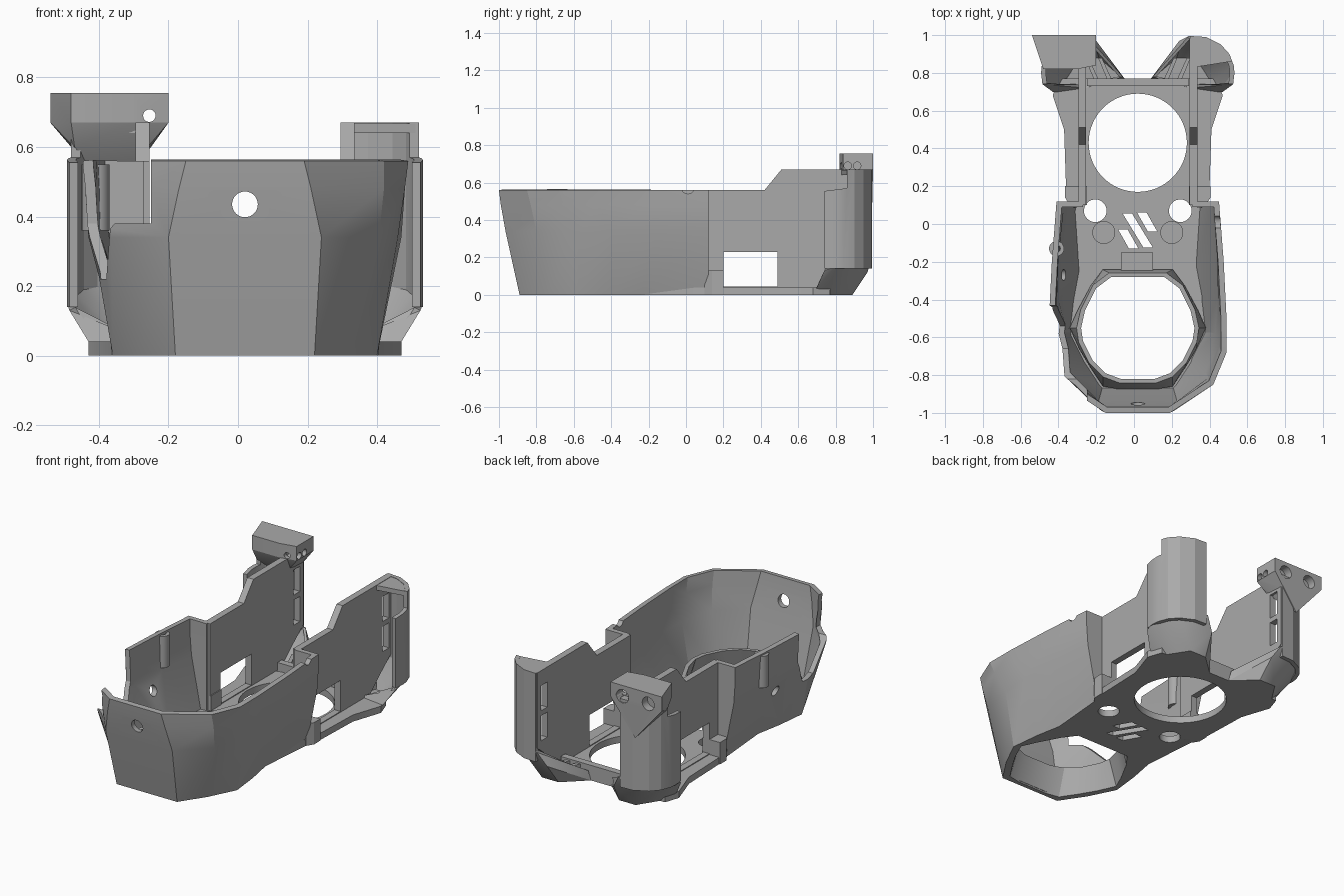
import bpy, bmesh, math

cube = bpy.data.objects.get("Cube")
if cube:
    bpy.data.objects.remove(cube)

grey = bpy.data.materials.new("matte_grey")
grey.use_nodes = True
grey.diffuse_color = (0.4, 0.4, 0.4, 1)
grey.node_tree.nodes["Principled BSDF"].inputs["Base Color"].default_value = (0.4, 0.4, 0.4, 1)
AXIS = 0.02          # the symmetry plane sits slightly off centre
parts, cutters = [], []


def add(name, bm, cutter=False, fix=True):
    if fix:
        bmesh.ops.recalc_face_normals(bm, faces=bm.faces)
    me = bpy.data.meshes.new(name)
    bm.to_mesh(me)
    bm.free()
    ob = bpy.data.objects.new(name, me)
    bpy.context.scene.collection.objects.link(ob)
    ob.location.x = AXIS
    me.materials.append(grey)
    ob.hide_render = cutter
    (cutters if cutter else parts).append(ob)
    return ob


def loft(name, rings, closed=False, caps=False, **kw):
    """Skin a stack of equal-length point rings."""
    bm = bmesh.new()
    rows = [[bm.verts.new(p) for p in r] for r in rings]
    n = len(rows[0])
    for a, b in zip(rows, rows[1:]):
        for i in range(n if closed else n - 1):
            j = (i + 1) % n
            bm.faces.new((a[i], a[j], b[j], b[i]))
    if caps:
        bm.faces.new(rows[0])
        bm.faces.new(rows[-1])
    return add(name, bm, fix=closed, **kw)


def prism(name, poly, lo, hi, axis="z", **kw):
    """Extrude a flat outline along one axis."""
    place = {"z": lambda u, v, w: (u, v, w), "x": lambda u, v, w: (w, u, v),
             "y": lambda u, v, w: (u, w, v)}[axis]
    return loft(name, [[place(u, v, w) for u, v in poly] for w in (lo, hi)],
                closed=True, caps=True, **kw)


def rect(a, b, c, d):
    return [(a, c), (b, c), (b, d), (a, d)]


def circle(x, y, r, n=32):
    return [(x + r * math.cos(2 * math.pi * i / n), y + r * math.sin(2 * math.pi * i / n))
            for i in range(n)]


def both(half):
    """Half outline, front to back, completed on the other side."""
    return [(-x, y) for x, y in reversed(half)] + half


def hull(name, pts, open_top=False):
    bm = bmesh.new()
    for p in pts:
        bm.verts.new(p)
    bmesh.ops.convex_hull(bm, input=bm.verts)
    bmesh.ops.recalc_face_normals(bm, faces=bm.faces)
    if open_top:
        up = [f for f in bm.faces if f.normal.z > 0.5]
        bmesh.ops.delete(bm, geom=up, context="FACES")
    return add(name, bm, fix=False)


def thicken(ob, t, even=True):
    m = ob.modifiers.new("wall", "SOLIDIFY")
    m.thickness, m.offset, m.use_even_offset = t, -1, even


def cut(ob, *tools):
    for t in tools:
        m = ob.modifiers.new("cut", "BOOLEAN")
        m.operation, m.object, m.solver = "DIFFERENCE", t, "EXACT"


def mirror(ob):
    ob.modifiers.new("mirror", "MIRROR")


# Faceted front tub wall
levels = {
    0.0: [(.20, -.89), (.30, -.74), (.38, -.58), (.36, -.40), (.33, -.24), (.35, .12), (.29, .12)],
    0.34: [(.22, -.965), (.385, -.80), (.44, -.58), (.45, -.40), (.445, -.15), (.42, .12), (.29, .12)],
    0.48: [(.19, -.99), (.40, -.83), (.46, -.65), (.46, -.47), (.45, -.18), (.43, .12), (.29, .12)],
    0.56: [(.17, -1.0), (.40, -.85), (.47, -.68), (.47, -.50), (.455, -.20), (.43, .12), (.29, .12)],
}
tub = loft("front_tub", [[(x, y, z) for x, y in both(h)] for z, h in levels.items()])
thicken(tub, .03)
notch = [(-.42, .8), (-.44, .38), (-.54, .22), (-.66, .22), (-.82, .38), (-1.1, .38), (-1.1, .8)]
cut(tub,
    prism("front_hole_cutter", circle(0, .435, .037), -1.2, -.8, "y", cutter=True),
    prism("rim_nick_cutter", circle(.01, .575, .035), .3, .6, "x", cutter=True),
    prism("side_hole_cutter", circle(-.27, .27, .03), -.6, -.2, "x", cutter=True),
    prism("corner_notch_cutter", notch, -.7, -.27, "x", cutter=True))

# Small tube on the tub side
tube = prism("side_tube", circle(-.43, -.13, .04, 20), .36, .55)
cut(tube, prism("tube_cutter", circle(-.43, -.13, .02, 20), .2, .7, cutter=True))

# Floor plate with its openings
floor_half = levels[0.0][:5] + [(.36, .12), (.38, .2), (.39, .5), (.45, .68), (.42, .77)]
floor = prism("floor_plate", both(floor_half), 0, .04)
ring = both([(.09, -.82), (.17, -.79), (.24, -.72), (.29, -.62), (.30, -.55),
             (.28, -.46), (.22, -.34), (.14, -.28)])
hexagon = both([(.10, -.865), (.18, -.85), (.24, -.76), (.30, -.66), (.35, -.55),
                (.31, -.46), (.24, -.33), (.18, -.25)])


def level(outline, z, k=1.0):
    return [(x * k, -.55 + (y + .55) * k, z) for x, y in outline]


cut(floor, prism("front_opening_cutter", hexagon, -.1, .1, cutter=True),
    prism("rear_opening_cutter", circle(0, .43, .26, 64), -.1, .1, cutter=True))
for s in (-1, 1):
    cut(floor, prism("screw_cutter", circle(s * .225, .07, .06), -.1, .1, cutter=True),
        prism("recess_cutter", circle(s * .18, -.045, .058), .032, .1, cutter=True))
for x, y, l in ((-.05, -.08, .10), (0, -.035, .18), (.05, .01, .10)):
    slot = [(x - l / 3 - .02, y + l / 2), (x - l / 3 + .03, y + l / 2),
            (x + l / 3 + .02, y - l / 2), (x + l / 3 - .03, y - l / 2)]
    cut(floor, prism("vent_cutter", slot, -.1, .1, cutter=True))

# Tapered collar, hexagonal below and round above
loft("opening_collar", [level(hexagon, 0, 1.03), level(hexagon, .06, 1.03), level(ring, .16, 1.08),
                        level(ring, .16), level(hexagon, 0), level(hexagon, 0, 1.03)], closed=True)
prism("collar_tab", rect(-.09, .08, -.25, -.15), .03, .09)

# Raised lip across the back of the floor
prism("rear_lip", rect(-.27, .27, .73, .77), .03, .09)

# Block where the tub meets the arm
mirror(prism("hull_step", [(.27, .10), (.36, .10), (.385, .14), (.385, .2), (.27, .2)], 0, .13))

# Upright side arms with a window and two end slots
profile = [(.10, .03), (.76, .03), (.86, .12), (.985, .22), (.985, .67), (.51, .67), (.42, .56), (.10, .56)]
arm = prism("side_arm", profile, .275, .315, "x")
cut(arm, prism("window_cutter", rect(.2, .49, .045, .23), .2, .4, "x", cutter=True),
    *[prism("slot_cutter", rect(.89, .95, z, z + .15), .2, .4, "x", cutter=True) for z in (.25, .43)])
mirror(arm)

# Curved shells closing the arm ends, with a cap
curve = [(.505, .74), (.512, .80), (.508, .84), (.485, .90), (.44, .95), (.36, .99), (.28, .995)]
shell = loft("arm_end_shell", [[(x, y, z) for x, y in curve] for z in (.14, .67)])
thicken(shell, .025)
cut(shell, prism("shell_step_cutter", [(.70, .55), (.86, .57), (.86, .8), (.70, .8)],
                 .4, .6, "x", cutter=True))
mirror(shell)
mirror(prism("arm_end_cap", [(.30, .83), (.49, .86)] + curve[3:], .64, .668))

# Faceted hollow feet below the shells
foot_pts = [(.07, .77, 0), (.20, .89, 0), (.31, .89, 0), (.40, .75, 0), (.40, .68, 0),
            (.08, .78, .06), (.22, .97, .12), (.27, .995, .2), (.36, .99, .2), (.44, .95, .2),
            (.485, .90, .19), (.508, .84, .17), (.512, .80, .15), (.505, .74, .13),
            (.45, .70, .04), (.28, .72, .04)]
foot = hull("foot", foot_pts, open_top=True)
thicken(foot, .02, even=False)
mirror(foot)

# Ribs inside the feet
for x in (.14, .21):
    mirror(prism("foot_rib", [(x, .77), (x + .02, .76), (x + .07, .88), (x + .05, .88)], .02, .08))

# Screw block on top of one arm, tapering down the back of the shell
block = hull("screw_block",
             [(x - AXIS, y, z) for z in (.67, .755) for x, y in
              ((-.54, 1.0), (-.20, 1.0), (-.20, .84), (-.30, .82), (-.48, .82), (-.50, .90))]
             + [(x - AXIS, y, z) for x, y, z in
                ((-.36, .995, .46), (-.47, .96, .6), (-.25, .97, .6), (-.26, .86, .6), (-.47, .85, .6))])
cut(block, *[prism("bore_cutter", circle(x, .69, .04, 24), .95, 1.1, "y", cutter=True)
             for x in (-.47, -.30)],
    prism("through_bore_cutter", circle(-.275, .69, .018, 20), .7, 1.1, "y", cutter=True),
    *[prism("cross_bore_cutter", circle(y, .69, .02, 20), -.3, -.1, "x", cutter=True)
      for y in (.865, .915)])

# Apply modifiers, drop the cutters, shade
dg = bpy.context.evaluated_depsgraph_get()
dg.update()
done = [(ob, bpy.data.meshes.new_from_object(ob.evaluated_get(dg))) for ob in parts]
for ob, me in done:
    ob.modifiers.clear()
    ob.data = me
for c in cutters:
    bpy.data.objects.remove(c)
bpy.ops.object.select_all(action="DESELECT")
for ob in parts:
    ob.select_set(True)
bpy.context.view_layer.objects.active = parts[0]
bpy.ops.object.shade_smooth_by_angle(angle=math.radians(20))
